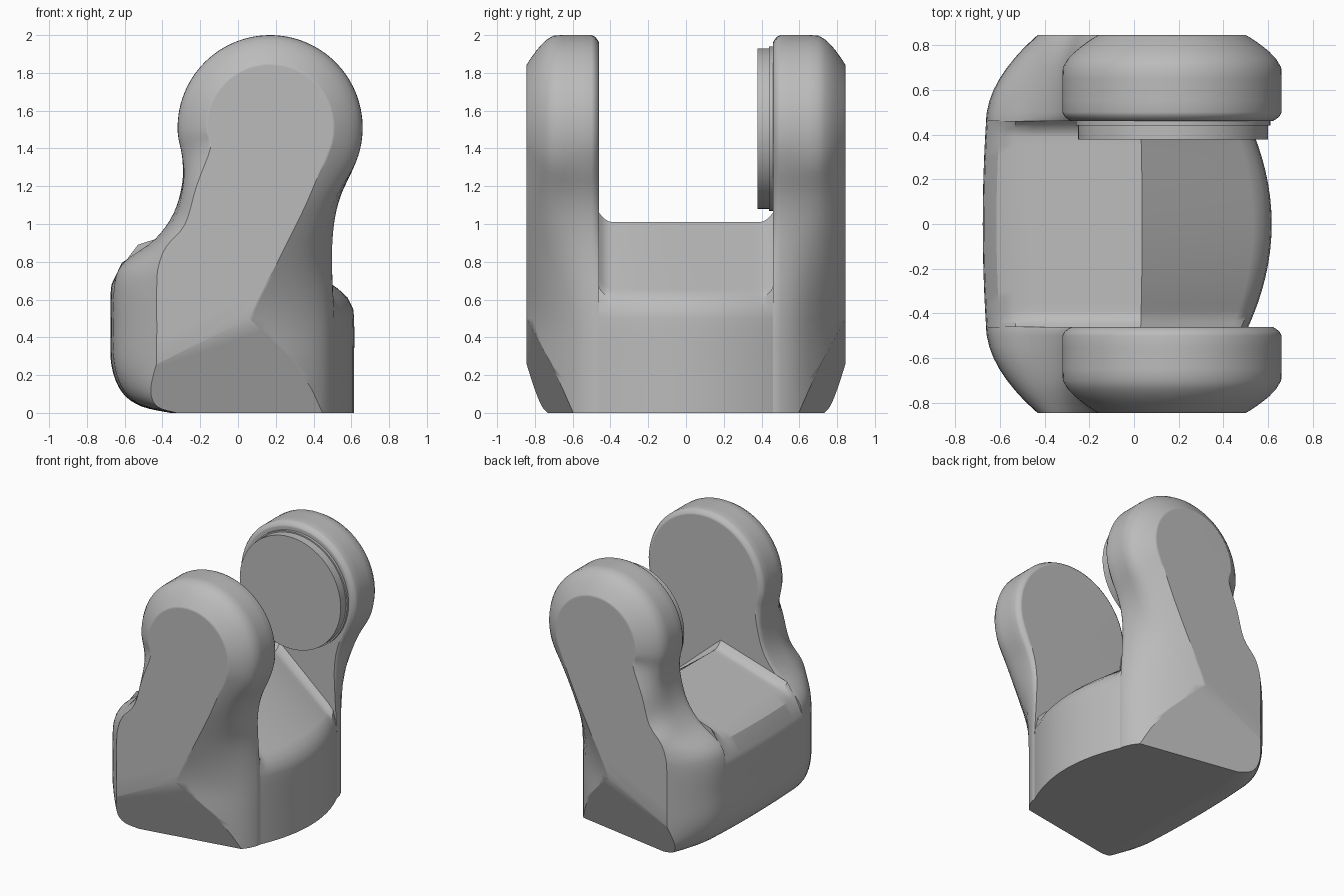
import bpy, bmesh, math

if "Cube" in bpy.data.objects:
    bpy.data.objects.remove(bpy.data.objects["Cube"], do_unlink=True)

grey = bpy.data.materials.new("plain grey")
grey.use_nodes = True
COLOUR = (0.5, 0.5, 0.5, 1)
grey.diffuse_color = COLOUR
grey.node_tree.nodes["Principled BSDF"].inputs["Base Color"].default_value = COLOUR

INNER, OUTER = 0.46, 0.845      # inner and outer faces of the arms
HEAD_X, HEAD_Z = 0.17, 1.51
STEPS = 4


def finish(name, bm):
    bmesh.ops.recalc_face_normals(bm, faces=bm.faces)
    mesh = bpy.data.meshes.new(name)
    bm.to_mesh(mesh)
    bm.free()
    mesh.materials.append(grey)
    obj = bpy.data.objects.new(name, mesh)
    bpy.context.collection.objects.link(obj)
    bpy.ops.object.select_all(action='DESELECT')
    obj.select_set(True)
    bpy.context.view_layer.objects.active = obj
    bpy.ops.object.shade_smooth_by_angle(angle=math.radians(32))
    mod = obj.modifiers.new("weighted_normals", 'WEIGHTED_NORMAL')
    mod.keep_sharp = True
    return obj


def loft(loops):
    """Skin a stack of equal closed loops and cap both ends."""
    bm = bmesh.new()
    rings = [[bm.verts.new(p) for p in loop] for loop in loops]
    for a, b in zip(rings, rings[1:]):
        for i in range(len(a)):
            j = (i + 1) % len(a)
            bm.faces.new((a[i], a[j], b[j], b[i]))
    bm.faces.new(rings[0])
    bm.faces.new(rings[-1])
    return bm


def spline(points):
    """Catmull-Rom curve through an open list of tuples."""
    pts = [points[0]] + points + [points[-1]]
    out = []
    for a, b, c, d in zip(pts, pts[1:], pts[2:], pts[3:]):
        for s in range(STEPS):
            t = s / STEPS
            out.append(tuple(
                q + 0.5 * t * (r - p + t * (2*p - 5*q + 4*r - e + t * (3*(q - r) + e - p)))
                for p, q, r, e in zip(a, b, c, d)))
    out.append(points[-1])
    return out


# Arm outline: inner x, inner z, outer x, outer z, softness of the outer edge
back = [(-.35, 0, -.3, 0, 1), (-.5, .035, -.38, .03, 1), (-.6, .11, -.42, .11, 1),
        (-.655, .25, -.43, .25, 1), (-.66, .45, -.43, .45, 1), (-.655, .68, -.43, .68, 1),
        (-.6, .8, -.42, .78, 1), (-.44, .92, -.38, .88, .7),
        (-.34, 1.06, -.28, 1.0, .5), (-.295, 1.22, -.22, 1.2, .2)]
head = []
for i in range(16):
    a = math.radians(198 - i * 223 / 15)
    c, s = math.cos(a), math.sin(a)
    head.append((HEAD_X + .49 * c, HEAD_Z + .49 * s, HEAD_X + .33 * c, HEAD_Z + .33 * s, 0))
front = [(.545, 1.15, .38, 1.15, .3), (.51, 1.0, .31, 1.0, .6), (.5, .8, .21, .8, .9),
         (.51, .5, .06, .5, 1), (.51, .25, .06, .25, 1), (.51, 0, .06, 0, 1)]
outline = spline(back + head + front)

# Arms: heads have a chamfered rim, the foot curves round in plan
ARM_LEVELS = [.46, .467, .48, .5, .55, .6, .65, .7, .74, .77, .79, .81, .825, .837, OUTER]


def arm_loop(y):
    t = (y - INNER) / (OUTER - INNER)
    rim = max(0, (t - .6) / .4) ** 1.6
    rim += .25 * max(0, 1 - (y - INNER) / .04) ** 2
    loop = []
    for xi, zi, xo, zo, k in outline:
        w = k * t ** 1.9 + (1 - k) * rim
        loop.append((xi + (xo - xi) * w, y, zi + (zo - zi) * w))
    return loop


def arm(name, side):
    bm = loft([arm_loop(y) for y in ARM_LEVELS])
    # Slanted facet at the foot
    cut = bmesh.ops.bisect_plane(
        bm, geom=bm.verts[:] + bm.edges[:] + bm.faces[:], dist=1e-5,
        plane_co=(0, .675, 0), plane_no=(.175, 1, -.361), clear_outer=True)
    edges = [g for g in cut["geom_cut"] if isinstance(g, bmesh.types.BMEdge)]
    bmesh.ops.holes_fill(bm, edges=edges, sides=0)
    for v in bm.verts:
        v.co.y *= side
    finish(name, bm)


arm("front_arm", -1)
arm("back_arm", 1)

# Base block between the arms, with a ridged floor
floor = [(-.6, .795), (-.53, .84), (-.45, .866), (.03, 1.01), (.44, .655),
         (.48, .61), (.505, .55)]
low_back = [p[:2] for p in outline[:5 * STEPS + 1]]
low_front = [p[:2] for p in outline[-2 * STEPS - 1:]]
base_outline = low_back + floor + low_front


def base_loop(y):
    bow = 1 - (y / INNER) ** 2
    fillet = .05 * max(0, (abs(y) - .39) / .07) ** 2
    loop = []
    for x, z in base_outline:
        swell = .105 * min(1, x / .5) if x > 0 else .015 * max(-1, x / .6)
        lift = fillet if z > .6 and -.58 < x < .5 else 0
        loop.append((x + swell * bow, y, z + lift))
    return loop


half = [.06, .12, .18, .24, .3, .35, .39, .41, .43, .445, INNER]
levels = [-y for y in reversed(half)] + [0] + half
finish("base_block", loft([base_loop(y) for y in levels]))


# Round pad and its collar on the inside of the back head
def disc(name, radius, y0, y1):
    loops = []
    for y in (y0, y1):
        loops.append([(HEAD_X + .005 + radius * math.cos(i * math.tau / 64), y,
                       HEAD_Z - .005 + radius * math.sin(i * math.tau / 64))
                      for i in range(64)])
    finish(name, loft(loops))


disc("pad", .425, .378, .48)
disc("pad_collar", .435, .44, .48)
